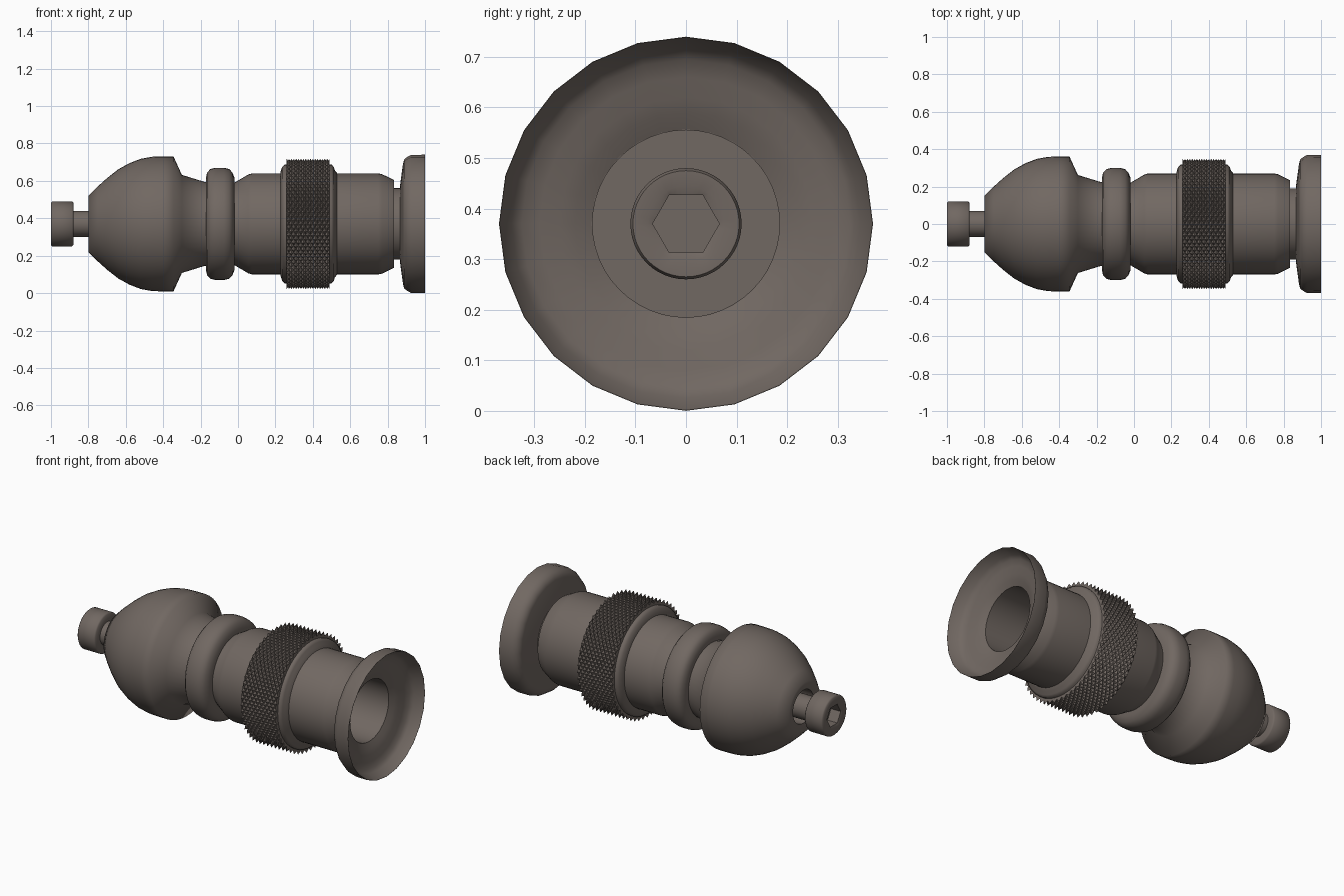
import bpy, bmesh, math

if "Cube" in bpy.data.objects:
    bpy.data.objects.remove(bpy.data.objects["Cube"])

ZC = 0.37  # height of the long axis

metal = bpy.data.materials.new("dark_warm_metal")
metal.diffuse_color = (0.165, 0.138, 0.122, 1)
metal.use_nodes = True
metal.node_tree.nodes["Principled BSDF"].inputs["Base Color"].default_value = metal.diffuse_color


def finish(bm, name, angle):
    bmesh.ops.recalc_face_normals(bm, faces=bm.faces[:])
    me = bpy.data.meshes.new(name)
    bm.to_mesh(me)
    bm.free()
    me.materials.append(metal)
    ob = bpy.data.objects.new(name, me)
    bpy.context.collection.objects.link(ob)
    bpy.ops.object.select_all(action='DESELECT')
    ob.select_set(True)
    bpy.context.view_layer.objects.active = ob
    bpy.ops.object.shade_smooth_by_angle(angle=math.radians(angle))
    return ob


def ring(bm, x, radius, n):
    pts = []
    for k in range(n):
        a = math.tau * k / n
        r = radius(a) if callable(radius) else radius
        pts.append(bm.verts.new((x, r * math.cos(a), ZC + r * math.sin(a))))
    return pts


def lathe(name, profile, n=48, closed=False, angle=50):
    """Spin (x, radius) points round the long axis; open ends get caps."""
    bm = bmesh.new()
    rings = [ring(bm, x, r, n) for x, r in profile]
    pairs = list(zip(rings, rings[1:]))
    if closed:
        pairs.append((rings[-1], rings[0]))
    else:
        bm.faces.new(rings[0])
        bm.faces.new(rings[-1])
    for a, b in pairs:
        for k in range(n):
            m = (k + 1) % n
            bm.faces.new((a[k], a[m], b[m], b[k]))
    return finish(bm, name, angle)


def hexagon(r):
    """Radius of a hexagon with corners at distance r."""
    return lambda a: r * math.cos(math.pi / 6) / math.cos(a % (math.pi / 3) - math.pi / 6)


# bullet nose with a recess for the bolt
lathe("nose_dome", [
    (-0.66, 0.10), (-0.79, 0.10), (-0.80, 0.15), (-0.75, 0.20), (-0.70, 0.245),
    (-0.64, 0.292), (-0.58, 0.325), (-0.52, 0.348), (-0.46, 0.359), (-0.40, 0.361),
    (-0.345, 0.361), (-0.30, 0.262), (-0.18, 0.225), (-0.10, 0.215)], angle=70)

# socket-head bolt sticking out of the nose
lathe("nose_bolt", [
    (-0.93, hexagon(0.066)), (-0.995, hexagon(0.066)), (-1.0, 0.075), (-1.0, 0.113),
    (-0.993, 0.12), (-0.887, 0.12), (-0.88, 0.113), (-0.88, 0.07), (-0.64, 0.07)])

# rounded ring between nose and body
lathe("round_ring", [
    (-0.172, 0.20), (-0.172, 0.245), (-0.165, 0.275), (-0.148, 0.293), (-0.12, 0.30),
    (-0.075, 0.30), (-0.047, 0.293), (-0.03, 0.275), (-0.018, 0.245), (-0.018, 0.20)],
    closed=True)

# main sleeve with a deep bore open at the tail
lathe("sleeve_body", [
    (-0.10, 0.22), (-0.02, 0.22), (0.055, 0.264), (0.075, 0.27), (0.75, 0.27),
    (0.77, 0.266), (0.835, 0.234), (0.835, 0.191), (0.885, 0.191),
    (0.885, 0.185), (0.2, 0.185)])

# collar carrying the knurled grip
lathe("grip_collar", [
    (0.225, 0.26), (0.228, 0.28), (0.236, 0.305), (0.25, 0.318), (0.50, 0.318),
    (0.512, 0.305), (0.518, 0.285), (0.53, 0.272), (0.53, 0.26)], closed=True)

# knurled grip: small diamond pyramids with valleys along both diagonals
bm = bmesh.new()
ROWS, N, X0, X1 = 18, 104, 0.26, 0.49
rows = []
for i in range(-1, ROWS + 2):
    edge = min(max(i, 0), ROWS)
    pts = ring(bm, X0 + (X1 - X0) * edge / ROWS, 0, N)
    rows.append(pts)
    for k, v in enumerate(pts):
        r = 0.31 if i != edge else 0.348 if (i + k) % 2 == 0 else 0.329
        a = math.tau * k / N
        v.co.y, v.co.z = r * math.cos(a), ZC + r * math.sin(a)
for i in range(ROWS + 2):
    for k in range(N):
        m = (k + 1) % N
        a, b, c, d = rows[i][k], rows[i][m], rows[i + 1][m], rows[i + 1][k]
        if (i + k) % 2:
            bm.faces.new((a, b, d))
            bm.faces.new((b, c, d))
        else:
            bm.faces.new((a, b, c))
            bm.faces.new((a, c, d))
finish(bm, "knurled_grip", 10)

# dished tail flange, visibly 24-sided
lathe("tail_flange", [
    (0.865, 0.187), (0.868, 0.22), (0.882, 0.32), (0.888, 0.345), (0.905, 0.358),
    (0.925, 0.369), (1.0, 0.37), (1.0, 0.369), (0.945, 0.345), (0.928, 0.325),
    (0.918, 0.29), (0.91, 0.25), (0.90, 0.22), (0.885, 0.187)],
    n=24, closed=True, angle=60)

# bolt seat at the bottom of the bore
lathe("bore_bolt", [
    (0.19, 0.11), (0.29, 0.11), (0.30, 0.105), (0.30, 0.075),
    (0.295, hexagon(0.066)), (0.24, hexagon(0.066))])
